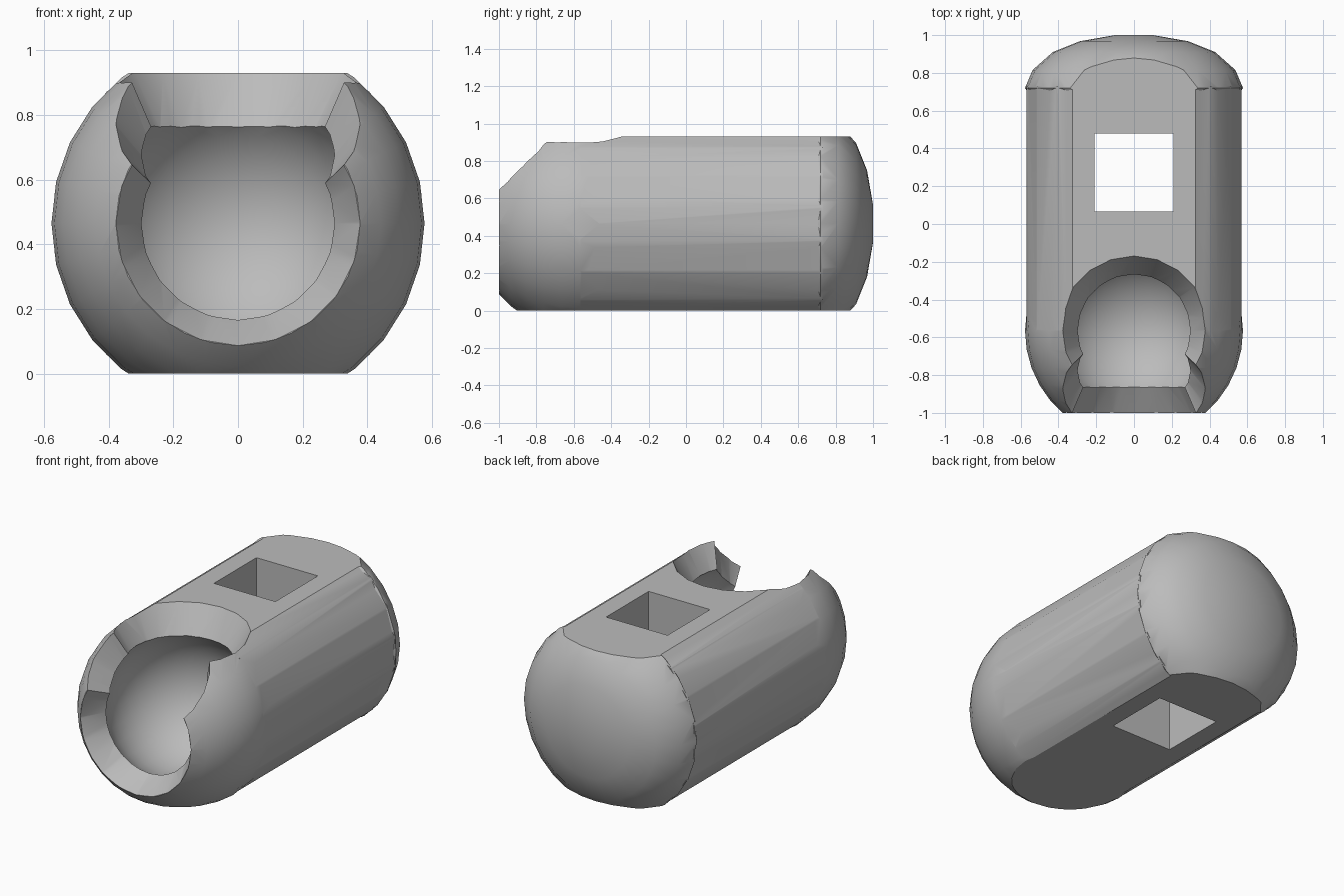
import bpy, bmesh, math
from mathutils import Matrix, Vector

if "Cube" in bpy.data.objects:
    bpy.data.objects.remove(bpy.data.objects["Cube"], do_unlink=True)

MID = 0.465                          # height of the long axis
BALL = Vector((0, -0.565, MID))      # centre of the ball socket

grey = bpy.data.materials.new("plain_grey")
grey.use_nodes = True
colour = (0.5, 0.5, 0.5, 1)
grey.diffuse_color = colour
grey.node_tree.nodes["Principled BSDF"].inputs["Base Color"].default_value = colour


def finish(name, bm):
    bmesh.ops.recalc_face_normals(bm, faces=bm.faces)
    mesh = bpy.data.meshes.new(name)
    bm.to_mesh(mesh)
    bm.free()
    mesh.materials.append(grey)
    obj = bpy.data.objects.new(name, mesh)
    bpy.context.collection.objects.link(obj)
    return obj


def lathe(name, profile, sides, place, turn=0):
    """Closed solid from (radius, height) pairs around z, then placed."""
    bm = bmesh.new()
    rings = []
    for r, h in profile:
        angles = [turn + math.tau * i / sides for i in range(sides)]
        rings.append([bm.verts.new((r * math.cos(a), r * math.sin(a), h)) for a in angles])
    for low, high in zip(rings, rings[1:]):
        for i in range(sides):
            j = (i + 1) % sides
            bm.faces.new((low[i], low[j], high[j], high[i]))
    bm.faces.new(rings[0][::-1])
    bm.faces.new(rings[-1])
    bm.transform(place)
    return finish(name, bm)


def ball(name, radius):
    bm = bmesh.new()
    bmesh.ops.create_uvsphere(bm, u_segments=28, v_segments=18, radius=radius)
    bm.transform(Matrix.Translation(BALL) @ Matrix.Rotation(math.pi / 2, 4, "X"))
    return finish(name, bm)


def box(name, low, high):
    low, high = Vector(low), Vector(high)
    bm = bmesh.new()
    bmesh.ops.create_cube(bm, size=1)
    bm.transform(Matrix.Translation((low + high) / 2) @ Matrix.Diagonal((*(high - low), 1)))
    return finish(name, bm)


def combine(target, tool, operation):
    mod = target.modifiers.new(tool.name, "BOOLEAN")
    mod.operation, mod.solver, mod.object = operation, "EXACT", tool
    bpy.context.view_layer.objects.active = target
    bpy.ops.object.modifier_apply(modifier=mod.name)
    bpy.data.objects.remove(tool, do_unlink=True)


# Barrel with rounded back cap and ball-shaped nose
along_y = Matrix.Translation((0, 0, MID)) @ Matrix.Rotation(-math.pi / 2, 4, "X")
body = lathe("socket_body", [(0.575, BALL.y), (0.575, 0.73)], 20, along_y, math.tau / 40)
cap = [(0.5, 0.6), (0.577, 0.72), (0.537, 0.815), (0.43, 0.91), (0.285, 0.968), (0.1, 1.0)]
combine(body, lathe("back_cap", cap, 28, along_y), "UNION")
combine(body, ball("nose", 0.577), "UNION")

# Flat top, bottom and front
combine(body, box("flats", (-1, -1, 0), (1, 1.1, 0.93)), "INTERSECT")

# Ball socket and its three flared openings: front, diagonal, top
combine(body, ball("socket", 0.424), "DIFFERENCE")
for angle in (90, 45, 0):
    place = Matrix.Translation(BALL) @ Matrix.Rotation(math.radians(angle), 4, "X")
    flare = lathe("flare", [(0.242, 0.2), (0.503, 0.65)], 20, place, math.tau / 4)
    combine(body, flare, "DIFFERENCE")

# Square slot straight through
combine(body, box("slot", (-0.21, 0.065, -1), (0.21, 0.48, 2)), "DIFFERENCE")

# Smooth shading with sharp rims
for other in bpy.context.selected_objects:
    other.select_set(False)
body.select_set(True)
bpy.context.view_layer.objects.active = body
bpy.ops.object.shade_smooth_by_angle(angle=math.radians(30))
